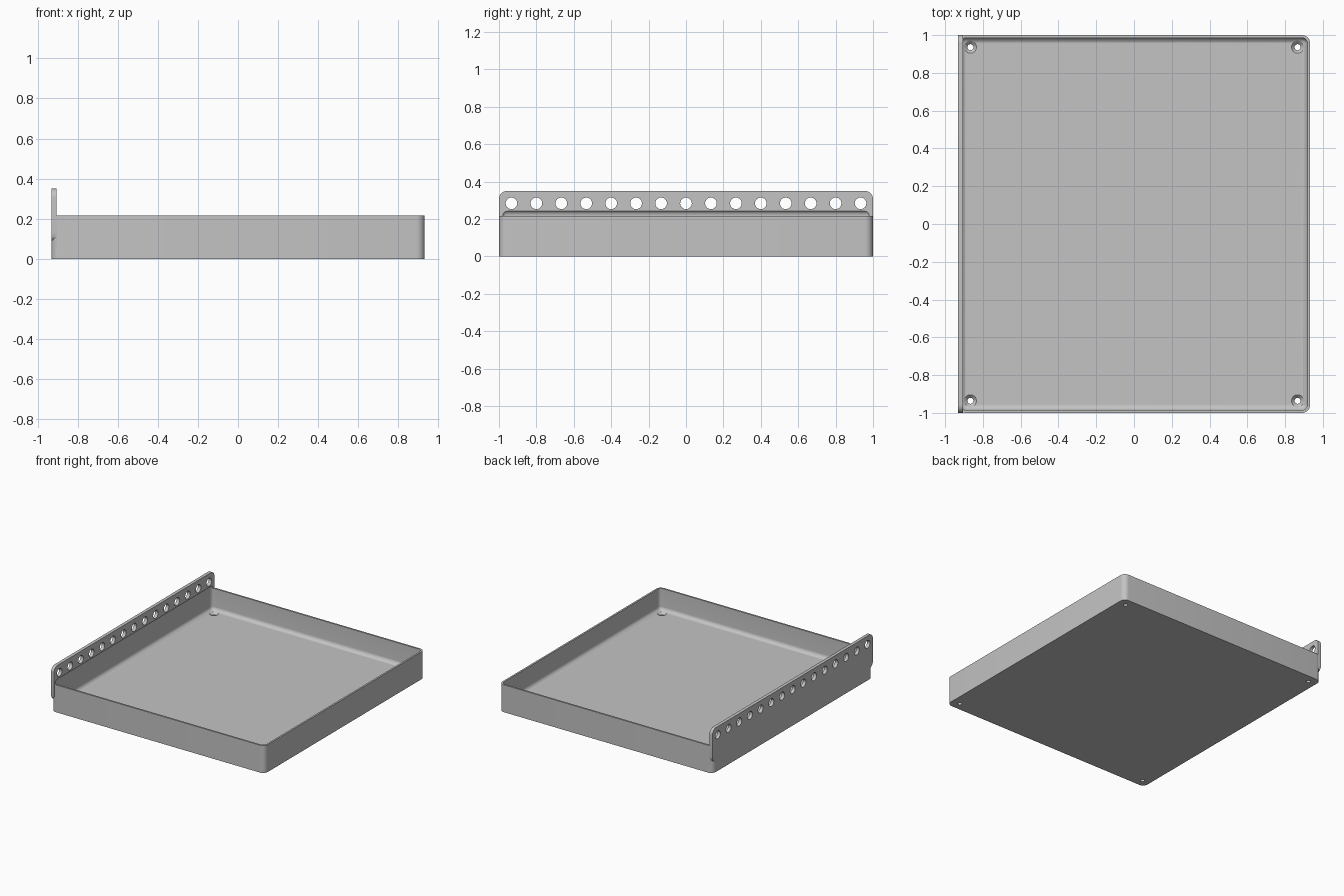
import bpy
import bmesh
from math import pi
from mathutils import Matrix, Vector

if "Cube" in bpy.data.objects:
    bpy.data.objects.remove(bpy.data.objects["Cube"])

HALF_X, HALF_Y, RIM, FLOOR = 0.932, 1.0, 0.216, 0.045
WALL = 0.014

grey = bpy.data.materials.new("plain grey")
grey.use_nodes = True
colour = (0.55, 0.55, 0.55, 1)
grey.diffuse_color = colour
grey.node_tree.nodes["Principled BSDF"].inputs["Base Color"].default_value = colour


def make_object(name, bm):
    mesh = bpy.data.meshes.new(name)
    bm.to_mesh(mesh)
    bm.free()
    mesh.materials.append(grey)
    obj = bpy.data.objects.new(name, mesh)
    bpy.context.collection.objects.link(obj)
    return obj


def rounded_box(name, low, high, radius, axes, segments=8):
    """Box between two corners, rounded along the edges parallel to the given axes."""
    low, high = Vector(low), Vector(high)
    bm = bmesh.new()
    bmesh.ops.create_cube(bm, size=1)
    bmesh.ops.scale(bm, vec=high - low, verts=bm.verts)
    bmesh.ops.translate(bm, vec=(low + high) / 2, verts=bm.verts)
    edges = [e for e in bm.edges
             if any(abs((e.verts[0].co - e.verts[1].co)[a]) > 1e-4 for a in axes)]
    bmesh.ops.bevel(bm, geom=edges, offset=radius, offset_type='OFFSET',
                    segments=segments, profile=0.5, affect='EDGES')
    return make_object(name, bm)


def add_cone(bm, centre, r_low, r_high, depth, along_x=False):
    turn = Matrix.Rotation(pi / 2, 4, 'Y') if along_x else Matrix()
    bmesh.ops.create_cone(bm, cap_ends=True, segments=32, radius1=r_low,
                          radius2=r_high, depth=depth,
                          matrix=Matrix.Translation(centre) @ turn)


def combine(target, other, operation):
    mod = target.modifiers.new("combine", 'BOOLEAN')
    mod.operation, mod.solver, mod.object = operation, 'EXACT', other
    bpy.context.view_layer.objects.active = target
    bpy.ops.object.modifier_apply(modifier=mod.name)
    bpy.data.objects.remove(other)


# Tray block with rounded upright corners
tray = rounded_box("tray", (-HALF_X, -HALF_Y, 0), (HALF_X, HALF_Y, RIM), 0.042, [2])

# Tall mounting flange along one side
flange = rounded_box("mounting_flange", (-HALF_X, -HALF_Y, 0.085),
                     (-HALF_X + 0.026, HALF_Y, 0.35), 0.042, [0])
combine(tray, flange, 'UNION')

# Hollow with softened edges, reaching slightly up into the flange
hollow = rounded_box("hollow_cutter", (-HALF_X + WALL, -HALF_Y + WALL, FLOOR),
                     (HALF_X - WALL, HALF_Y - WALL, 0.248), 0.03, [0, 1, 2])
combine(tray, hollow, 'DIFFERENCE')

# Row of flange holes and four screw holes through the floor
corners = [(sx * 0.866, sy * 0.936) for sx in (-1, 1) for sy in (-1, 1)]
holes = bmesh.new()
for i in range(-7, 8):
    add_cone(holes, (-HALF_X, i * 0.1333, 0.284), 0.031, 0.031, 0.12, along_x=True)
for x, y in corners:
    add_cone(holes, (x, y, 0.02), 0.016, 0.016, 0.1)
combine(tray, make_object("hole_cutter", holes), 'DIFFERENCE')

# Countersinks around the screw holes
sinks = bmesh.new()
for x, y in corners:
    add_cone(sinks, (x, y, 0.038), 0.014, 0.036, 0.022)
combine(tray, make_object("countersink_cutter", sinks), 'DIFFERENCE')

# Smooth the rounded surfaces, keep the edges crisp
bpy.ops.object.select_all(action='DESELECT')
tray.select_set(True)
bpy.context.view_layer.objects.active = tray
bpy.ops.object.shade_smooth_by_angle(angle=pi / 6)
